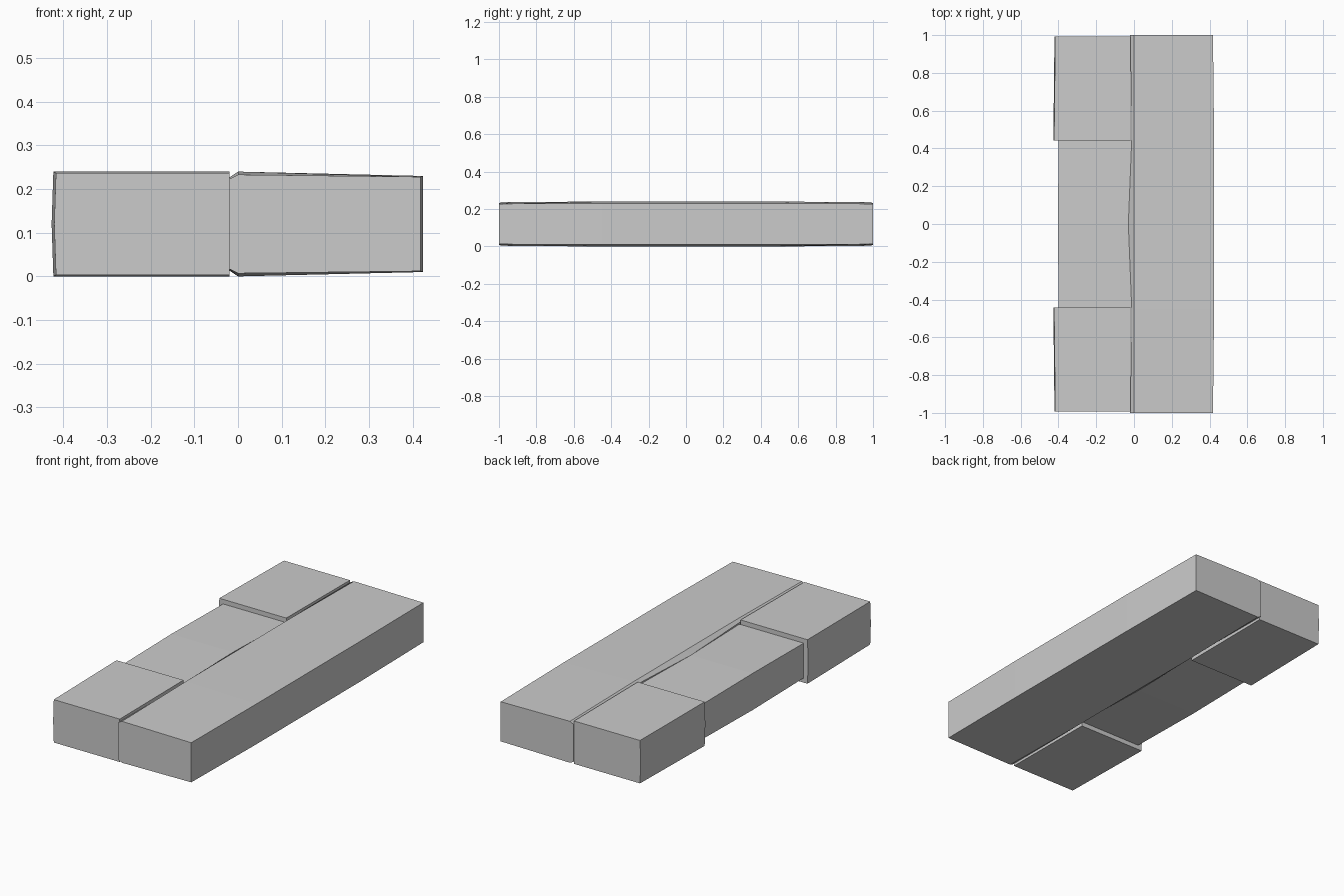
import bpy, bmesh

if "Cube" in bpy.data.objects:
    bpy.data.objects.remove(bpy.data.objects["Cube"])


def loft(name, stations):
    """Skin matching (x, z) profiles placed along y, with capped ends."""
    bm = bmesh.new()
    rings = [[bm.verts.new((x, y, z)) for x, z in prof] for y, prof in stations]
    n = len(rings[0])
    for a, b in zip(rings, rings[1:]):
        for i in range(n):
            j = (i + 1) % n
            bm.faces.new((a[i], a[j], b[j], b[i]))
    bm.faces.new(rings[0])
    bm.faces.new(rings[-1])
    bmesh.ops.recalc_face_normals(bm, faces=bm.faces)
    me = bpy.data.meshes.new(name)
    bm.to_mesh(me)
    bm.free()
    ob = bpy.data.objects.new(name, me)
    bpy.context.collection.objects.link(ob)
    return ob


def profile(left, right, inner_half, wall_half, outer_half):
    """Six-sided section symmetric about z = 0.12, chamfered at its left edge."""
    c = 0.12
    return [(left, c - wall_half), (0, c - inner_half), (right, c - outer_half),
            (right, c + outer_half), (0, c + inner_half), (left, c + wall_half)]


def box(x0, x1, half):
    c = 0.12
    return [(x0, c - half), (x1, c - half), (x1, c + half), (x0, c + half)]


# Long slab, tapering slightly outward, with a chamfer along the joint
end = profile(-0.02, 0.418, 0.113, 0.103, 0.108)
notch = profile(-0.012, 0.424, 0.12, 0.104, 0.11)
mid = profile(-0.03, 0.424, 0.12, 0.1, 0.11)
loft("long_slab", [(-1, end), (-0.45, notch), (0, mid), (0.45, notch), (1, end)])

# Two raised end blocks, their outer side bulging at mid height
for side, label in ((-1, "front"), (1, "back")):
    stations = []
    for y, x, h in ((0.443, -0.423, 0.12), (0.992, -0.417, 0.117)):
        p = box(x, -0.019, h)
        p.append((x - 0.004, 0.12))
        stations.append((side * y, p))
    loft(label + "_end_block", stations)

# Recessed middle block with a faint crease across its centre
loft("middle_block", [(-0.443, box(-0.4, 0, 0.095)),
                      (0, box(-0.402, 0, 0.1)),
                      (0.443, box(-0.4, 0, 0.095))])
